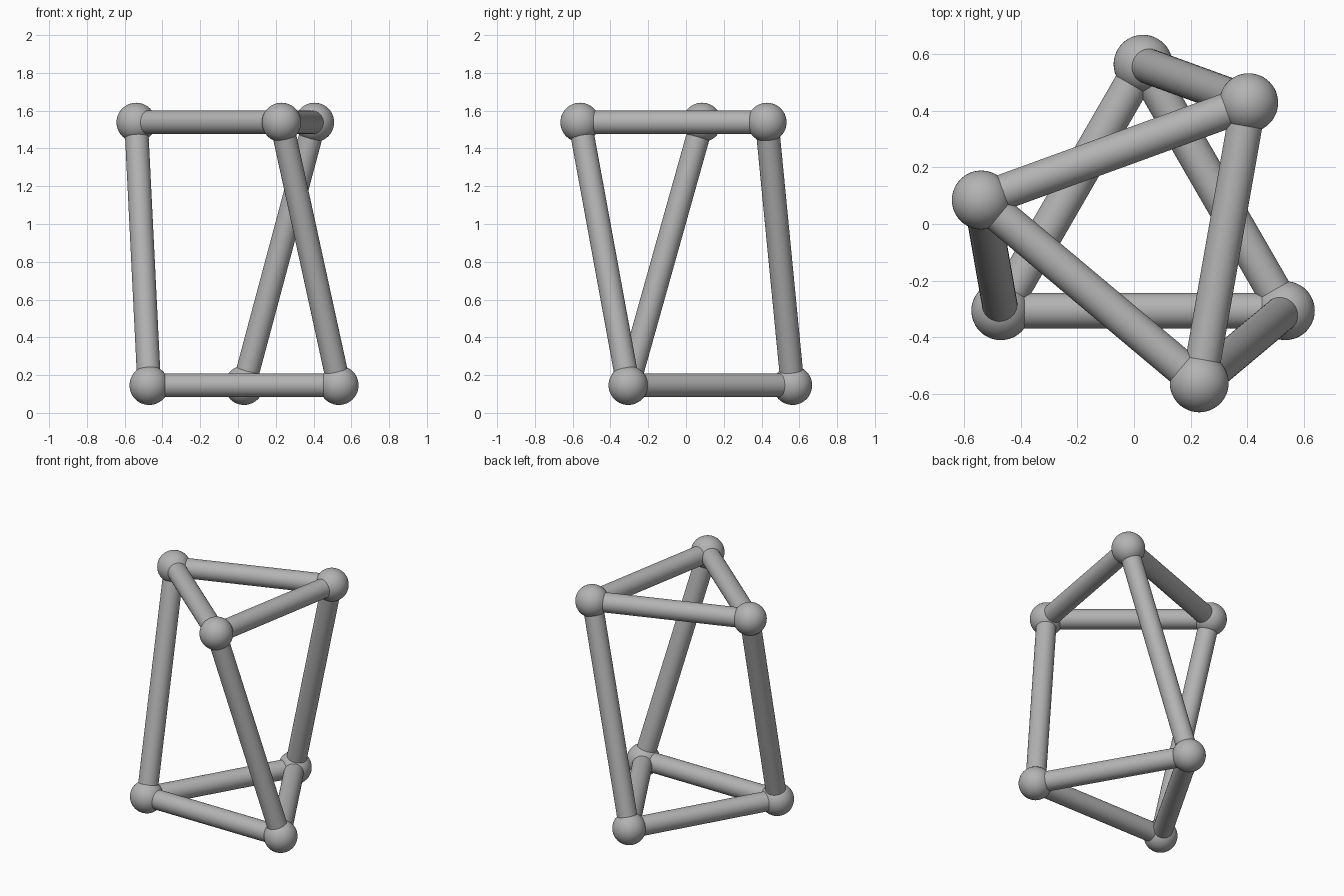
import bpy
from math import cos, sin, radians
from mathutils import Vector

cube = bpy.data.objects.get("Cube")
if cube:
    bpy.data.objects.remove(cube, do_unlink=True)

BALL_R, ROD_R, RING_R = 0.104, 0.0625, 0.58
CENTRE = Vector((0.032, -0.016, 0))

grey = bpy.data.materials.new("plain_grey")
grey.use_nodes = True
colour = (0.45, 0.45, 0.45, 1)
grey.diffuse_color = colour
grey.node_tree.nodes["Principled BSDF"].inputs["Base Color"].default_value = colour


def finish(name):
    obj = bpy.context.object
    obj.name = name
    obj.data.materials.append(grey)
    bpy.ops.object.shade_smooth_by_angle(angle=radians(40))


def ball(name, p):
    bpy.ops.mesh.primitive_uv_sphere_add(segments=48, ring_count=24, radius=BALL_R, location=p)
    finish(name)


def rod(name, a, b):
    d = b - a
    bpy.ops.mesh.primitive_cylinder_add(vertices=48, radius=ROD_R, depth=d.length, location=(a + b) / 2)
    bpy.context.object.rotation_euler = d.to_track_quat('Z', 'Y').to_euler()
    finish(name)


def triangle(start, z):
    """Three corner points of an equal-sided triangle at height z."""
    angles = [radians(start + 120 * i) for i in range(3)]
    return [CENTRE + Vector((RING_R * cos(t), RING_R * sin(t), z)) for t in angles]


# The upper triangle is twisted against the lower one
lower = triangle(90, 0.146)
upper = triangle(50, 1.538)

for i in range(3):
    j = (i + 1) % 3
    # Corner balls
    ball(f"lower_ball_{i + 1}", lower[i])
    ball(f"upper_ball_{i + 1}", upper[i])
    # Triangle edges and slanted struts
    rod(f"lower_rod_{i + 1}", lower[i], lower[j])
    rod(f"upper_rod_{i + 1}", upper[i], upper[j])
    rod(f"strut_{i + 1}", lower[i], upper[i])
